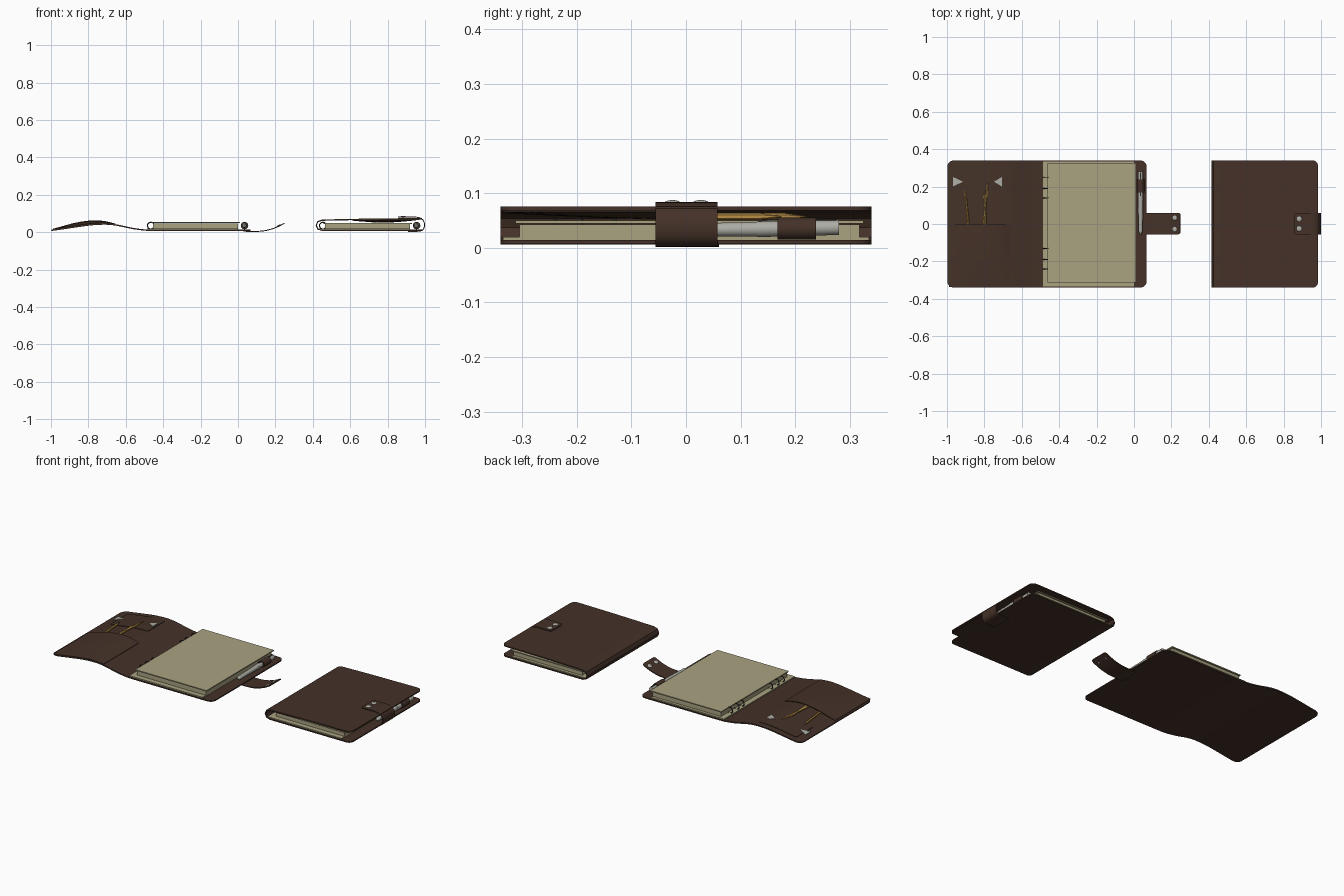
import bpy, bmesh, math
from mathutils import Vector, Matrix

if "Cube" in bpy.data.objects:
    bpy.data.objects.remove(bpy.data.objects["Cube"])


def material(name, rgb):
    m = bpy.data.materials.new(name)
    m.diffuse_color = (*rgb, 1)
    m.use_nodes = True
    m.node_tree.nodes["Principled BSDF"].inputs["Base Color"].default_value = m.diffuse_color
    return m


LEATHER = material("brown leather", (0.058, 0.031, 0.021))
PAPER = material("cream paper", (0.40, 0.36, 0.22))
METAL = material("pale metal", (0.42, 0.42, 0.38))
WOOD = material("ochre pencil", (0.48, 0.27, 0.06))
DARK = material("dark metal", (0.03, 0.025, 0.02))


def finish(name, bm, mat, smooth=True):
    bmesh.ops.recalc_face_normals(bm, faces=bm.faces)
    me = bpy.data.meshes.new(name)
    bm.to_mesh(me)
    bm.free()
    me.materials.append(mat)
    ob = bpy.data.objects.new(name, me)
    bpy.context.collection.objects.link(ob)
    if smooth:
        bpy.ops.object.select_all(action='DESELECT')
        ob.select_set(True)
        bpy.context.view_layer.objects.active = ob
        bpy.ops.object.shade_smooth_by_angle(angle=math.radians(35))
    return ob


def smooth_path(pts, n=10):
    """Catmull-Rom curve through (x, z) points."""
    p = [Vector(q) for q in pts]
    p = [2 * p[0] - p[1]] + p + [2 * p[-1] - p[-2]]
    out = []
    for i in range(1, len(p) - 2):
        a, b, c, d = p[i - 1:i + 3]
        for k in range(n):
            t = k / n
            out.append(0.5 * (2 * b + (c - a) * t + (2 * a - 5 * b + 4 * c - d) * t * t
                              + (3 * b - a - 3 * c + d) * t ** 3))
    return out + [p[-2]]


def ribbon(name, pts, y0, y1, thick, r0=0.0, r1=0.0, bulge=0.0, rows=1, mat=LEATHER):
    """Leather sheet: x-z path swept along y, with rounded end corners."""
    path = smooth_path(pts)
    acc = [0]
    for a, b in zip(path, path[1:]):
        acc.append(acc[-1] + (b - a).length)
    total = acc[-1]

    def at(s):
        for i in range(len(path) - 1):
            if s <= acc[i + 1] + 1e-9:
                return path[i].lerp(path[i + 1], (s - acc[i]) / (acc[i + 1] - acc[i]))
        return path[-1]

    arc = [1 - math.cos(k / 6 * math.pi / 2) for k in range(6)]
    ss = [r0 * a for a in arc] if r0 else []
    ss += [r0 + (total - r0 - r1) * k / 50 for k in range(51)]
    ss += [total - r1 * a for a in reversed(arc)] if r1 else []

    def inset(s, r):
        return r - math.sqrt(max(0, r * r - (r - s) ** 2)) if s < r else 0

    bm = bmesh.new()
    grids = [[], []]
    for s in ss:
        p = at(s)
        t = at(min(total, s + 0.002)) - at(max(0, s - 0.002))
        n = Vector((-t.y, t.x)).normalized() * thick / 2
        d = max(inset(s, r0), inset(total - s, r1))
        for side, g in zip((1, -1), grids):
            q = p + n * side
            row = []
            for j in range(rows + 1):
                f = j / rows
                z = q.y + bulge * math.sin(math.pi * s / total) * math.sin(f * math.pi / 2)
                row.append(bm.verts.new((q.x, y0 + d + (y1 - y0 - 2 * d) * f, z)))
            g.append(row)
    top, low = grids
    for i in range(len(ss) - 1):
        for j in range(rows):
            for g in grids:
                bm.faces.new((g[i][j], g[i + 1][j], g[i + 1][j + 1], g[i][j + 1]))
        for j in (0, rows):
            bm.faces.new((top[i][j], top[i + 1][j], low[i + 1][j], low[i][j]))
    for i in (0, -1):
        for j in range(rows):
            bm.faces.new((top[i][j], top[i][j + 1], low[i][j + 1], low[i][j]))
    return finish(name, bm, mat)


def box(name, x0, x1, y0, y1, z0, z1, mat):
    bm = bmesh.new()
    m = Matrix.Translation(((x0 + x1) / 2, (y0 + y1) / 2, (z0 + z1) / 2))
    bmesh.ops.create_cube(bm, size=1, matrix=m @ Matrix.Diagonal((x1 - x0, y1 - y0, z1 - z0, 1)))
    return finish(name, bm, mat, False)


def rod(name, a, b, ra, rb, mat, sides=20):
    a, b = Vector(a), Vector(b)
    rot = (b - a).to_track_quat('Z', 'Y').to_matrix().to_4x4()
    bm = bmesh.new()
    bmesh.ops.create_cone(bm, cap_ends=True, segments=sides, radius1=ra, radius2=rb,
                          depth=(b - a).length, matrix=Matrix.Translation((a + b) / 2) @ rot)
    return finish(name, bm, mat, sides > 8)


def dome(name, loc, normal, r):
    rot = Vector(normal).to_track_quat('Z', 'Y').to_matrix().to_4x4()
    bm = bmesh.new()
    bmesh.ops.create_uvsphere(bm, u_segments=20, v_segments=10, radius=r,
                              matrix=Matrix.Translation(loc) @ rot @ Matrix.Diagonal((1, 1, 0.35, 1)))
    return finish(name, bm, METAL)


def ring(name, x, y, z, r, thin):
    bm = bmesh.new()
    rows = []
    for i in range(20):
        a = i * math.tau / 20
        rows.append([bm.verts.new((x + (r + thin * math.cos(b)) * math.cos(a), y + thin * math.sin(b),
                                   z + (r + thin * math.cos(b)) * math.sin(a)))
                     for b in (k * math.tau / 6 for k in range(6))])
    for i in range(20):
        for k in range(6):
            bm.faces.new((rows[i][k], rows[i - 1][k], rows[i - 1][k - 1], rows[i][k - 1]))
    return finish(name, bm, DARK)


def contents(tag, dx, top):
    """Paper block, binder rings, pen and pen loop shared by both organisers."""
    box(tag + "_back_sheet", dx - 0.487, dx, -0.335, 0.335, 0.0135, 0.02, PAPER)
    box(tag + "_page_stack", dx - 0.455, dx, -0.305, 0.318, 0.02, top - 0.007, PAPER)
    box(tag + "_top_pages", dx - 0.462, dx + 0.01, -0.312, 0.325, top - 0.006, top, PAPER)
    for i, y in enumerate((0.25, 0.19, 0.14, -0.13, -0.19, -0.24)):
        ring(f"{tag}_binder_ring_{i}", dx - 0.466, y, 0.035, 0.018, 0.003)
    x = dx + 0.035
    rod(tag + "_pen_body", (x, -0.04, 0.032), (x, 0.13, 0.034), 0.011, 0.0135, METAL)
    rod(tag + "_pen_cap", (x, 0.13, 0.034), (x, 0.28, 0.037), 0.0145, 0.0135, METAL)
    rod(tag + "_pen_tip", (x, -0.055, 0.032), (x, -0.04, 0.032), 0.004, 0.011, METAL)
    box(tag + "_pen_clip", x - 0.003, x + 0.003, 0.15, 0.275, 0.05, 0.053, DARK)
    rod(tag + "_pen_loop", (x, 0.168, 0.035), (x, 0.238, 0.035), 0.02, 0.02, LEATHER)


# open organiser: cover, pocket, card panel, strap
COVER = [(-0.998, 0.01), (-0.95, 0.016), (-0.87, 0.028), (-0.78, 0.040), (-0.70, 0.043),
         (-0.64, 0.036), (-0.57, 0.021), (-0.50, 0.0115), (-0.44, 0.01), (-0.2, 0.01), (0.068, 0.01)]
DENSE = smooth_path(COVER)


def cover_z(x):
    return min(DENSE, key=lambda p: abs(p.x - x)).y


def on_cover(x0, x1, lift, n=6):
    return [(x0 + (x1 - x0) * k / n, cover_z(x0 + (x1 - x0) * k / n) + lift) for k in range(n + 1)]


ribbon("open_cover", COVER, -0.34, 0.34, 0.007, 0.035, 0.035)
ribbon("open_pocket", on_cover(-0.988, -0.655, 0.005), -0.338, 0.0, 0.004, 0, 0, 0.017, 12)
ribbon("open_card_panel", on_cover(-0.945, -0.695, 0.005), 0.14, 0.305, 0.003, 0.01, 0.01)
ribbon("open_strap", [(0.03, 0.005), (0.08, 0.0035), (0.13, 0.006), (0.17, 0.014), (0.21, 0.028), (0.248, 0.047)],
       -0.055, 0.06, 0.005, 0, 0.014)
for i, y in enumerate((0.033, -0.028)):
    dome(f"open_snap_{i}", (0.218, y, 0.034), (-0.45, 0, 1), 0.014)
contents("open", 0.0, 0.054)

# card corner triangles
for i, (xa, xb) in enumerate(((-0.968, -0.915), (-0.706, -0.748))):
    bm = bmesh.new()
    lo, hi = ([bm.verts.new((x, y, cover_z(x) + h)) for x, y in ((xa, 0.2), (xa, 0.252), (xb, 0.226))]
              for h in (0.005, 0.009))
    bm.faces.new(lo)
    bm.faces.new(hi)
    for k in range(3):
        bm.faces.new((lo[k - 1], lo[k], hi[k], hi[k - 1]))
    finish(f"card_corner_{i}", bm, METAL, False)

# pencils, in the open pocket and mirrored inside the closed lid
for i, (xa, xb, y) in enumerate(((-0.878, -0.905, 0.175), (-0.812, -0.782, 0.22), (-0.79, -0.802, 0.17))):
    for tag in ("open", "closed"):
        def place(x, y):
            return (x, y, cover_z(x) + 0.012) if tag == "open" else (-0.07 - x, y, 0.057)
        f = (y - 0.04) / y
        xm = xa + (xb - xa) * f
        rod(f"{tag}_pencil_{i}", place(xa, -0.08), place(xm, y - 0.04), 0.0065, 0.0065, WOOD, 6)
        rod(f"{tag}_pencil_tip_{i}", place(xm, y - 0.04), place(xb, y), 0.0065, 0.0008, WOOD, 6)

# closed organiser
ribbon("closed_cover", [(0.984, 0.0105), (0.8, 0.0105), (0.5, 0.0105), (0.445, 0.011), (0.424, 0.019),
                        (0.4185, 0.036), (0.424, 0.054), (0.445, 0.063), (0.5, 0.065), (0.7, 0.069), (0.984, 0.072)],
       -0.34, 0.34, 0.007, 0.03, 0.03)
ribbon("closed_pocket", [(0.61, 0.063), (0.75, 0.065), (0.97, 0.067)], -0.335, 0.0, 0.003, 0, 0, -0.012, 8)
ribbon("closed_strap", [(0.91, 0.0045), (0.96, 0.0045), (0.987, 0.011), (0.997, 0.034), (0.992, 0.06),
                        (0.972, 0.076), (0.94, 0.081), (0.90, 0.0805), (0.855, 0.080)],
       -0.056, 0.058, 0.005, 0, 0.014)
for i, y in enumerate((0.027, -0.025)):
    dome(f"closed_snap_{i}", (0.883, y, 0.082), (0, 0, 1), 0.015)
contents("closed", 0.92, 0.05)
